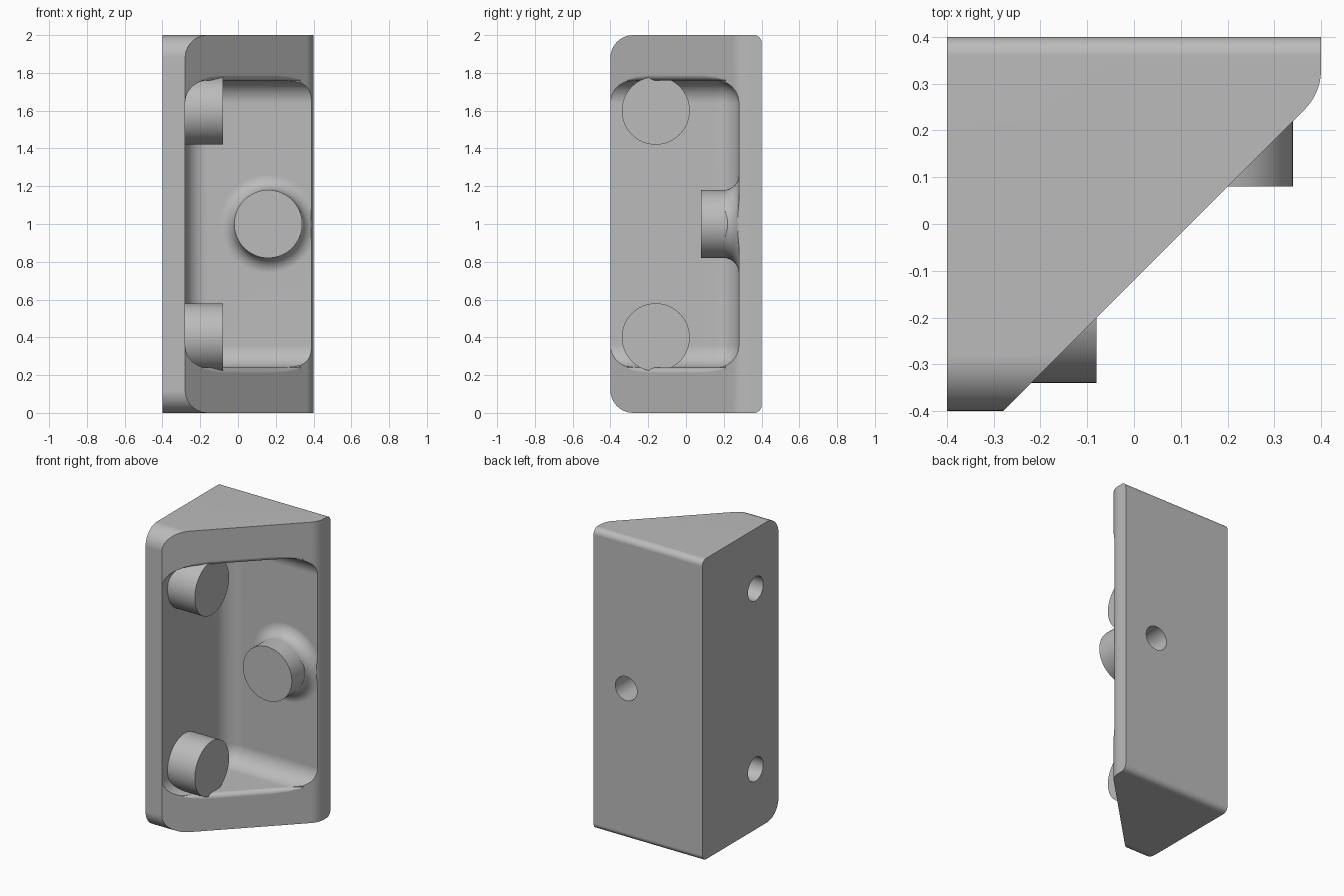
import bpy, bmesh, math
from mathutils import Vector, Matrix

if "Cube" in bpy.data.objects:
    bpy.data.objects.remove(bpy.data.objects["Cube"])

WALL = 0.12          # wall thickness and main fillet radius
LOW, HIGH = 0.24, 1.76   # pocket floor and ceiling

grey = bpy.data.materials.new("plain_grey")
grey.use_nodes = True
grey.diffuse_color = (0.5, 0.5, 0.5, 1)
grey.node_tree.nodes["Principled BSDF"].inputs["Base Color"].default_value = (0.5, 0.5, 0.5, 1)


def finish(bm, name):
    bmesh.ops.recalc_face_normals(bm, faces=bm.faces)
    mesh = bpy.data.meshes.new(name)
    bm.to_mesh(mesh)
    bm.free()
    mesh.materials.append(grey)
    obj = bpy.data.objects.new(name, mesh)
    bpy.context.collection.objects.link(obj)
    return obj


def loft(name, rings):
    """Closed solid through matching rings of points."""
    bm = bmesh.new()
    loops = [[bm.verts.new(p) for p in ring] for ring in rings]
    n = len(loops[0])
    for a, b in zip(loops, loops[1:]):
        for i in range(n):
            j = (i + 1) % n
            bm.faces.new((a[i], a[j], b[j], b[i]))
    bm.faces.new(loops[0])
    bm.faces.new(loops[-1])
    return finish(bm, name)


def rounded(corners, steps=10):
    """2D polygon from (x, y, fillet radius) corners."""
    out = []
    for i, (x, y, r) in enumerate(corners):
        p = Vector((x, y))
        if r == 0:
            out.append(p)
            continue
        a = (Vector(corners[i - 1][:2]) - p).normalized()
        b = (Vector(corners[(i + 1) % len(corners)][:2]) - p).normalized()
        half = a.angle(b) / 2
        centre = p + (a + b).normalized() * r / math.sin(half)
        start = p + a * r / math.tan(half) - centre
        end = p + b * r / math.tan(half) - centre
        sweep = start.angle_signed(end)
        for k in range(steps + 1):
            out.append(centre + Matrix.Rotation(-sweep * k / steps, 2) @ start)
    return out


def combine(target, other, operation):
    bpy.context.view_layer.objects.active = target
    mod = target.modifiers.new(operation.lower(), 'BOOLEAN')
    mod.operation = operation
    mod.solver = 'EXACT'
    mod.object = other
    bpy.ops.object.modifier_apply(modifier=mod.name)
    bpy.data.objects.remove(other)


def turned(name, base, axis, profile, sides=64):
    """Round solid along an axis from (distance, radius) pairs."""
    rot = Vector((0, 0, 1)).rotation_difference(Vector(axis)).to_matrix()
    angles = [2 * math.pi * i / sides for i in range(sides)]
    return loft(name, [[Vector(base) + rot @ Vector((r * math.cos(t), r * math.sin(t), d))
                        for t in angles] for d, r in profile])


# Wedge-shaped body, trimmed by a rounded side outline
plan = rounded([(-0.4, 0.4, 0), (-0.4, -0.4, 0), (-0.28, -0.4, 0),
                (0.4, 0.28, WALL), (0.4, 0.4, 0)])
body = loft("corner_bracket", [[(p.x, p.y, z) for p in plan] for z in (0, 2)])
side = rounded([(-0.4, 0, WALL), (0.4, 0, 0.04), (0.4, 2, 0.04), (-0.4, 2, WALL)])
combine(body, loft("side_outline", [[(x, p.x, p.y) for p in side] for x in (-0.6, 0.6)]), 'INTERSECT')

# Pocket with filleted inner edges
bm = bmesh.new()
bmesh.ops.create_cube(bm, size=1)
for v in bm.verts:
    v.co = (-0.28 if v.co.x < 0 else 0.9, 0.28 if v.co.y > 0 else -0.9,
            LOW if v.co.z < 0 else HIGH)
inner = [e for e in bm.edges
         if all(v.co.x < 0 for v in e.verts) or all(v.co.y > 0 for v in e.verts)]
inner = [e for e in inner if not (
    all(v.co.x < 0 and v.co.y < 0 for v in e.verts) or
    all(v.co.x > 0 and v.co.y > 0 for v in e.verts))]
bmesh.ops.bevel(bm, geom=inner, offset=WALL, segments=10, profile=0.5, affect='EDGES')
pocket = finish(bm, "pocket")

# Fillet around the root of the rear boss
flare = [(0, 0.26)]
for k in range(9):
    t = math.pi / 2 * k / 8
    flare.append((0.1 - 0.08 * math.cos(t) + 0.0, 0.26 - 0.08 * math.sin(t)))
flare = [(0, 0.26)] + [(0.02 + 0.08 * (1 - math.cos(math.pi / 16 * k)),
                        0.26 - 0.08 * math.sin(math.pi / 16 * k)) for k in range(9)]
combine(pocket, turned("boss_fillet", (0.16, 0.3, 1), (0, -1, 0), flare), 'DIFFERENCE')
combine(body, pocket, 'DIFFERENCE')

# Softened lips along the pocket floor and ceiling
outward = Vector((1, -1, 0)).normalized()
for level, sign in ((LOW, 1), (HIGH, -1)):
    rings = []
    for x, r in ((-0.19, 0.004), (-0.14, 0.022), (-0.08, 0.03),
                 (0.2, 0.03), (0.27, 0.022), (0.33, 0.004)):
        section = [(-r, 0.01), (0.01, 0.01), (0.01, -r)]
        section += [(-r + r * math.cos(math.pi / 12 * k), -r + r * math.sin(math.pi / 12 * k))
                    for k in range(7)]
        rings.append([Vector((x, x - WALL, level + sign * v)) + outward * u for u, v in section])
    combine(body, loft("lip", rings), 'DIFFERENCE')

# Three bosses, each with a blind screw hole from outside
for outer, axis in (((0.16, 0.4, 1), (0, -1, 0)),
                    ((-0.4, -0.16, 0.4), (1, 0, 0)),
                    ((-0.4, -0.16, 1.6), (1, 0, 0))):
    combine(body, turned("boss", outer, axis, [(0.06, 0.18), (0.32, 0.18)]), 'UNION')
    combine(body, turned("screw_hole", outer, axis, [(-0.05, 0.08), (0.24, 0.08)], 32), 'DIFFERENCE')

# Smooth fillets with crisp edges
bpy.ops.object.select_all(action='DESELECT')
body.select_set(True)
bpy.context.view_layer.objects.active = body
bpy.ops.object.shade_smooth_by_angle(angle=math.radians(25))
weighted = body.modifiers.new("flat_face_normals", 'WEIGHTED_NORMAL')
weighted.keep_sharp = True
